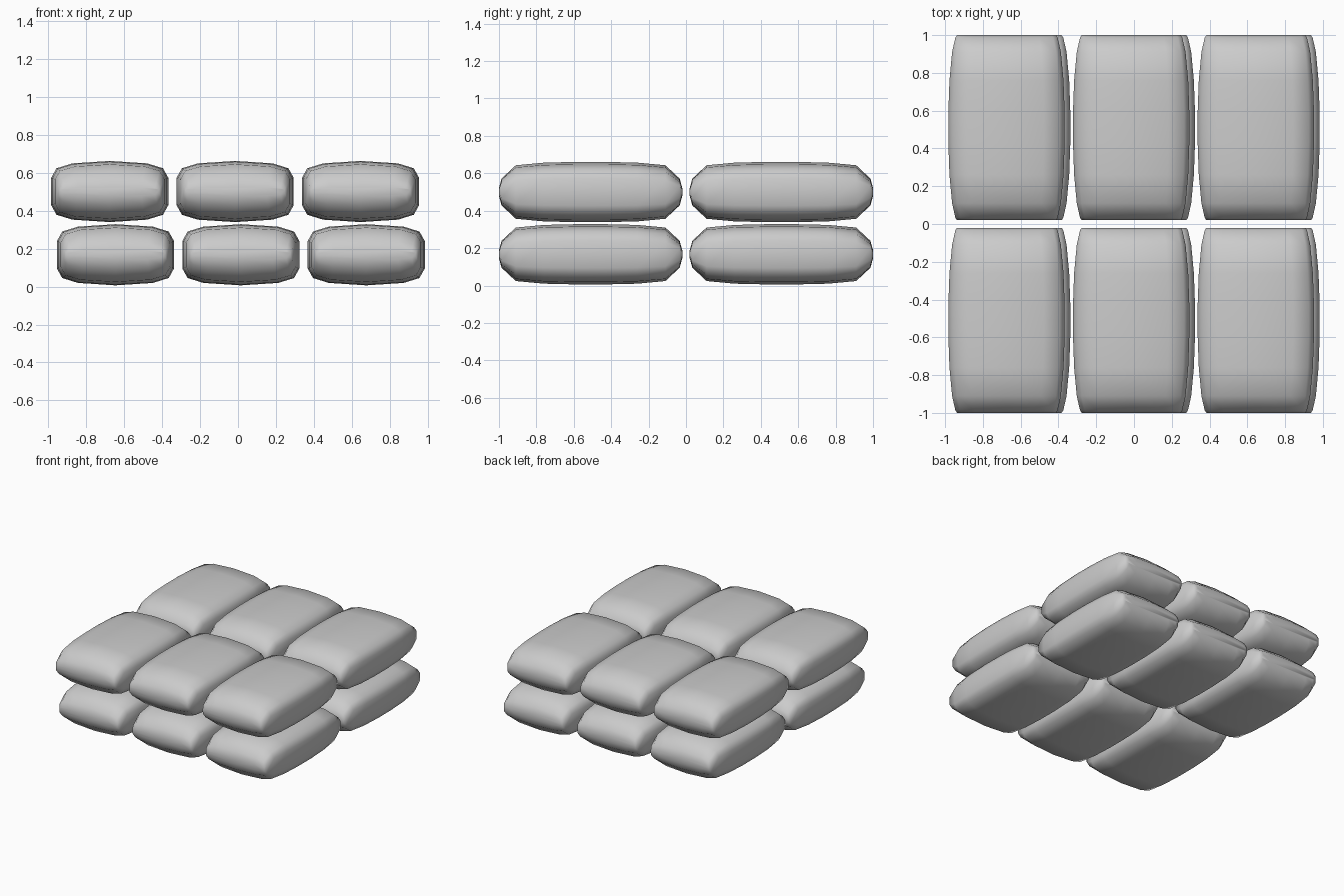
import bpy

if "Cube" in bpy.data.objects:
    bpy.data.objects.remove(bpy.data.objects["Cube"])

# Sack: rounded cross-sections lofted along y (y, half width, half height)
HALF = [(0.49, 0.262, 0.022), (0.476, 0.271, 0.072), (0.40, 0.288, 0.143),
        (0.25, 0.302, 0.157), (0.08, 0.308, 0.161)]
STATIONS = [(-y, w, h) for y, w, h in HALF] + HALF[::-1]

# Quarter of the unit cross-section, mirrored into a closed ring
QUARTER = [(1.0, 0.45), (0.91, 0.76), (0.64, 0.92)]
UPPER = QUARTER + [(0, 1)] + [(-x, z) for x, z in QUARTER[::-1]]
RING = UPPER + [(-x, -z) for x, z in UPPER]


def sack_mesh():
    n = len(RING)
    verts = [(x * w, y, z * h) for y, w, h in STATIONS for x, z in RING]
    faces = [(s * n + i, s * n + (i + 1) % n, (s + 1) * n + (i + 1) % n, (s + 1) * n + i)
             for s in range(len(STATIONS) - 1) for i in range(n)]
    last = (len(STATIONS) - 1) * n
    faces += [tuple(range(n))[::-1], tuple(range(last, last + n))]
    mesh = bpy.data.meshes.new("sack")
    mesh.from_pydata(verts, [], faces)
    mesh.update()
    # make sure faces point outwards
    import bmesh
    bm = bmesh.new()
    bm.from_mesh(mesh)
    bmesh.ops.recalc_face_normals(bm, faces=bm.faces)
    bm.to_mesh(mesh)
    bm.free()
    for p in mesh.polygons:
        p.use_smooth = True
    return mesh


# Two layers of 3 x 2 sacks, each layer nudged sideways
mesh = sack_mesh()
for layer, shift, z in (("lower", 0.015, 0.167), ("upper", -0.015, 0.5)):
    for col in (-1, 0, 1):
        for row in (-1, 1):
            sack = bpy.data.objects.new(f"{layer}_sack", mesh)
            sack.location = (col * 0.66 + shift, row * 0.51, z)
            bpy.context.collection.objects.link(sack)
